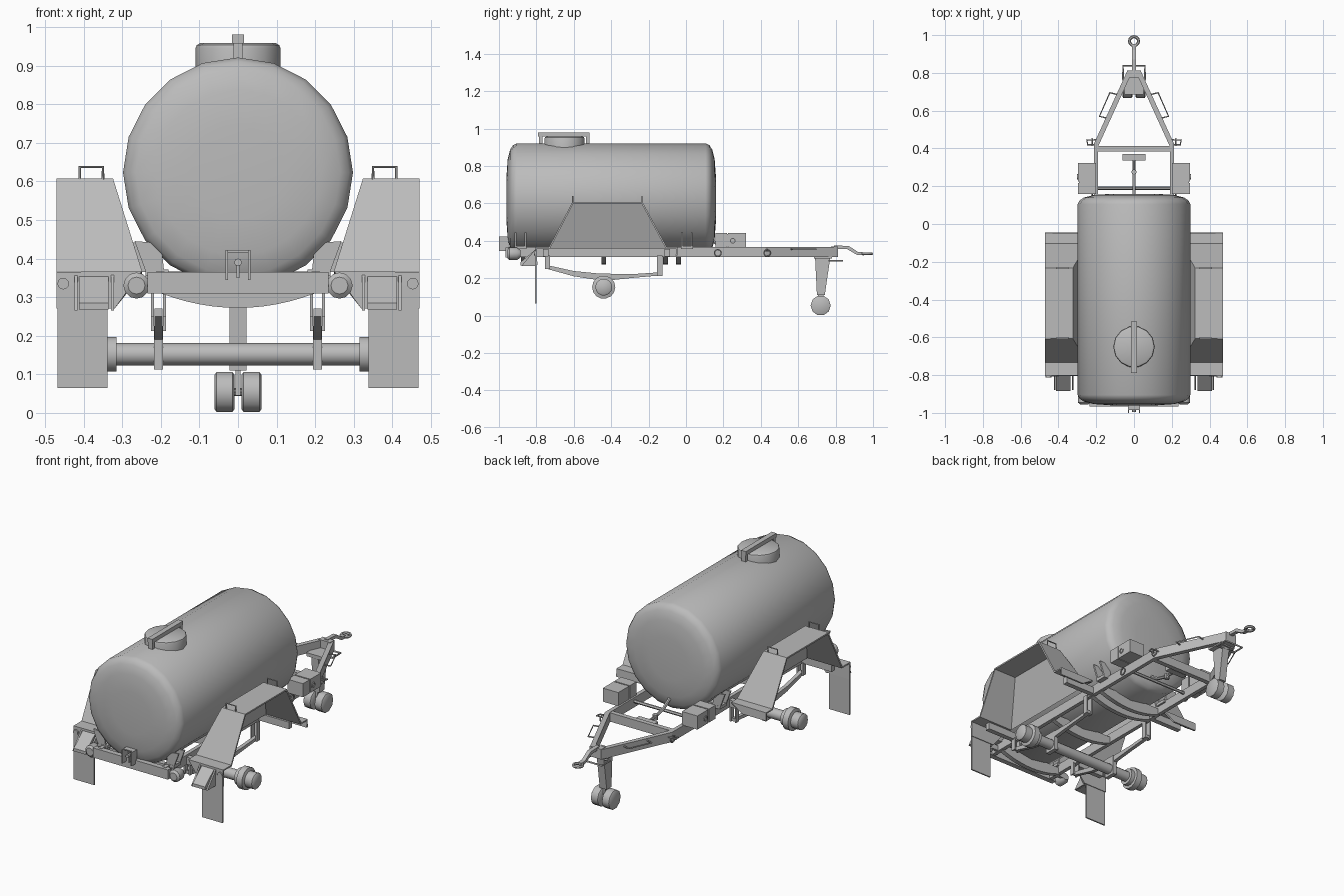
import bpy, bmesh, math
from mathutils import Vector

cube = bpy.data.objects.get("Cube")
if cube:
    bpy.data.objects.remove(cube, do_unlink=True)

gray = bpy.data.materials.new("gray_paint")
gray.use_nodes = True
COLOR = (0.5, 0.5, 0.5, 1)
gray.diffuse_color = COLOR
gray.node_tree.nodes["Principled BSDF"].inputs["Base Color"].default_value = COLOR
SIDES = (("left", 1), ("right", -1))


def finish(name, bm, smooth=0.0):
    """Turn a bmesh into a painted object; edges under the angle are smooth."""
    bmesh.ops.recalc_face_normals(bm, faces=bm.faces)
    if smooth:
        for f in bm.faces:
            f.smooth = True
        for e in bm.edges:
            e.smooth = e.calc_face_angle(0) < math.radians(smooth)
    me = bpy.data.meshes.new(name)
    bm.to_mesh(me)
    bm.free()
    me.materials.append(gray)
    ob = bpy.data.objects.new(name, me)
    bpy.context.collection.objects.link(ob)
    return ob


def place(axis, u, v, w):
    """Point with w along the axis and u, v on the other two, in order."""
    return {"x": (w, u, v), "y": (u, w, v), "z": (u, v, w)}[axis]


def prism(name, axis, pts, a, b):
    bm = bmesh.new()
    lo = [bm.verts.new(place(axis, u, v, a)) for u, v in pts]
    hi = [bm.verts.new(place(axis, u, v, b)) for u, v in pts]
    bm.faces.new(lo)
    bm.faces.new(hi)
    for i in range(len(pts)):
        j = (i + 1) % len(pts)
        bm.faces.new((lo[i], lo[j], hi[j], hi[i]))
    return finish(name, bm)


def box(name, x, y, z):
    return prism(name, "z", [(x[0], y[0]), (x[1], y[0]), (x[1], y[1]), (x[0], y[1])], *z)


def lathe(name, axis, center, profile, n=12, smooth=40):
    """Spin (position, radius) pairs around an axis through the center."""
    bm = bmesh.new()
    rings = []
    for w, r in profile:
        angles = [2 * math.pi * i / n for i in range(n)]
        rings.append([bm.verts.new(place(axis, center[0] + r * math.cos(t),
                                         center[1] + r * math.sin(t), w)) for t in angles])
    for a, b in zip(rings, rings[1:]):
        for i in range(n):
            j = (i + 1) % n
            bm.faces.new((a[i], a[j], b[j], b[i]))
    bm.faces.new(rings[0])
    bm.faces.new(rings[-1])
    return finish(name, bm, smooth)


def wire(name, pts, r=0.004, closed=False):
    """Round bar along a path, stored as a mesh."""
    cu = bpy.data.curves.new(name, "CURVE")
    cu.dimensions = "3D"
    cu.bevel_depth, cu.bevel_resolution, cu.use_fill_caps = r, 1, True
    sp = cu.splines.new("POLY")
    sp.points.add(len(pts) - 1)
    for p, co in zip(sp.points, pts):
        p.co = (*co, 1)
    sp.use_cyclic_u = closed
    tmp = bpy.data.objects.new(name, cu)
    me = bpy.data.meshes.new_from_object(tmp)
    bpy.data.objects.remove(tmp)
    bm = bmesh.new()
    bm.from_mesh(me)
    bpy.data.meshes.remove(me)
    return finish(name, bm, 50)


def ring(name, axis, center, w, r, thick):
    pts = [place(axis, center[0] + r * math.cos(t), center[1] + r * math.sin(t), w)
           for t in (i * math.pi / 6 for i in range(12))]
    return wire(name, pts, thick, True)


# Tank with domed ends, manhole and its clamp bar
lathe("tank", "y", (0, 0.623),
      [(-0.96, 0.12), (-0.953, 0.215), (-0.94, 0.265), (-0.925, 0.288), (-0.905, 0.298),
       (0.105, 0.298), (0.125, 0.288), (0.14, 0.265), (0.153, 0.215), (0.16, 0.12)], 20)
lathe("manhole", "z", (0, -0.65), [(0.88, 0.11), (0.945, 0.11), (0.953, 0.107), (0.958, 0.098)], 14)
box("manhole_bar", (-0.015, 0.015), (-0.79, -0.515), (0.957, 0.98))
for end, y in (("front", -0.785), ("rear", -0.535)):
    box(f"manhole_clamp_{end}", (-0.012, 0.012), (y, y + 0.018), (0.905, 0.96))

# Crescent cradles and cross members below the tank
arc = [(0.2 * i / 6, 0.272 + 0.038 * (i / 6) ** 2) for i in range(-6, 7)]
for i, y in enumerate((-0.87, -0.44, -0.11, -0.04)):
    prism(f"cradle_{i}", "y", arc + [(0.2, 0.345), (-0.2, 0.345)], y - 0.013, y + 0.013)
box("front_beam", (-0.235, 0.235), (-0.965, -0.935), (0.31, 0.365))
box("drawbar_cross_member", (-0.2, 0.2), (0.385, 0.412), (0.315, 0.365))
wire("cross_tube", [(-0.2, 0.19, 0.345), (0.2, 0.19, 0.345)], 0.009)

# Front hook bracket
for side, s in SIDES:
    box(f"hook_plate_{side}", sorted((s * 0.026, s * 0.032)), (-1, -0.95), (0.345, 0.422))
box("hook_plate_top", (-0.032, 0.032), (-0.985, -0.955), (0.416, 0.422))
lathe("hook_pin", "y", (0, 0.39), [(-0.995, 0.01), (-0.955, 0.01)], 8)
box("hook_stem", (-0.004, 0.004), (-0.98, -0.965), (0.35, 0.39))

for side, s in SIDES:
    def span(a, b):
        return sorted((s * a, s * b))

    # Chassis rails and converging drawbar
    box(f"rail_{side}", span(0.19, 0.212), (-0.95, 0.425), (0.312, 0.367))
    prism(f"drawbar_{side}", "z", [(s * 0.212, 0.425), (s * 0.19, 0.41), (s * 0.012, 0.8),
                                   (s * 0.036, 0.81)], 0.312, 0.367)
    for i, y in enumerate((-0.75, -0.1)):
        box(f"outrigger_{side}_{i}", span(0.2, 0.4), (y - 0.014, y + 0.014), (0.315, 0.355))

    # Tank saddle gussets
    for i, y in enumerate((-0.885, 0.005)):
        for k in (-0.026, 0.026):
            prism(f"saddle_{side}_{i}_{k > 0}", "y",
                  [(s * 0.19, 0.355), (s * 0.235, 0.355), (s * 0.268, 0.445), (s * 0.2, 0.44)],
                  y + k - 0.005, y + k + 0.005)
        box(f"saddle_foot_{side}_{i}", span(0.18, 0.24), (y - 0.032, y + 0.032), (0.355, 0.372))

    # Fender: bent sheet with a leaning inner wall and open outer side
    path = [(-0.8, 0.27), (-0.8, 0.362), (-0.73, 0.362), (-0.605, 0.603),
            (-0.235, 0.603), (-0.105, 0.362), (-0.05, 0.362), (-0.05, 0.32)]
    bm = bmesh.new()
    outer = [bm.verts.new((s * 0.47, y, z)) for y, z in path]
    inner = [bm.verts.new((s * (0.25 + 0.316 * max(z - 0.362, 0)), y, z)) for y, z in path]
    for end in (0, -1):
        inner[end].co.x = s * 0.32
    for i in range(len(path) - 1):
        bm.faces.new((outer[i], outer[i + 1], inner[i + 1], inner[i]))
    bm.faces.new(inner[2:6])
    fender = finish(f"fender_{side}", bm)
    sheet = fender.modifiers.new("sheet", "SOLIDIFY")
    sheet.thickness, sheet.offset = 0.01, 0
    box(f"mudflap_{side}", span(0.338, 0.468), (-0.807, -0.799), (0.065, 0.33))
    lathe(f"reflector_{side}", "y", (s * 0.453, 0.335), [(-0.812, 0.015), (-0.8, 0.015)])
    for i, y in enumerate((-0.605, -0.235)):
        wire(f"fender_handle_{side}_{i}", [(s * x, y, z) for x, z in
             ((0.35, 0.6), (0.35, 0.637), (0.41, 0.637), (0.41, 0.6))])

    # Wheel chock in its holder
    prism(f"chock_{side}", "x", [(-0.802, 0.355), (-0.802, 0.268), (-0.885, 0.268), (-0.885, 0.285)],
          *span(0.335, 0.412))
    for i, x in enumerate((0.325, 0.42)):
        prism(f"chock_holder_{side}_{i}", "x", [(-0.802, 0.358), (-0.802, 0.265), (-0.88, 0.265)],
              *span(x - 0.004, x + 0.004))

    # Round lamp
    lathe(f"lamp_{side}", "y", (s * 0.263, 0.33),
          [(-0.955, 0.022), (-0.945, 0.034), (-0.905, 0.034), (-0.885, 0.02)])
    box(f"lamp_bracket_{side}", span(0.2, 0.27), (-0.9, -0.885), (0.315, 0.345))

    # Leaf spring, hangers, axle clamp and hub
    prism(f"spring_{side}", "x", [(-0.745, 0.27), (-0.6, 0.238), (-0.44, 0.222), (-0.28, 0.222),
                                  (-0.13, 0.232), (-0.13, 0.215), (-0.28, 0.202), (-0.44, 0.185),
                                  (-0.6, 0.21), (-0.745, 0.25)], *span(0.196, 0.217))
    for i, (y, z) in enumerate(((-0.74, 0.25), (-0.14, 0.212))):
        for x in (0.19, 0.222):
            box(f"spring_hanger_{side}_{i}_{x > 0.2}", span(x - 0.004, x + 0.004),
                (y - 0.014, y + 0.014), (z, 0.32))
    box(f"axle_clamp_{side}", span(0.194, 0.218), (-0.475, -0.405), (0.112, 0.225))
    lathe(f"hub_{side}", "x", (-0.44, 0.152),
          [(s * 0.315, 0.046), (s * 0.338, 0.046), (s * 0.34, 0.062), (s * 0.375, 0.062),
           (s * 0.38, 0.045), (s * 0.425, 0.045), (s * 0.432, 0.036)], 14)

    # Tool boxes with latch ring
    box(f"tool_box_{side}", span(0.2, 0.297), (0.225, 0.322), (0.365, 0.442))
    box(f"tool_box_rear_{side}", span(0.2, 0.297), (0.158, 0.218), (0.365, 0.442))
    box(f"tool_box_joint_{side}", span(0.205, 0.29), (0.216, 0.227), (0.368, 0.436))
    ring(f"tool_box_latch_{side}", "x", (0.25, 0.4), s * 0.299, 0.013, 0.003)

    # Lashing loops and drawbar grab rails
    for i, y in enumerate((0.17, 0.435)):
        ring(f"lashing_ring_{side}_{i}", "x", (y, 0.335), s * 0.222, 0.018, 0.004)
    wire(f"lashing_hook_{side}", [(s * 0.2, 0.42, 0.345), (s * 0.245, 0.42, 0.345),
                                  (s * 0.25, 0.445, 0.345), (s * 0.2, 0.445, 0.345)])
    wire(f"grab_rail_{side}", [(s * x, y, 0.355) for x, y in
         ((0.14, 0.56), (0.183, 0.57), (0.128, 0.695), (0.085, 0.685))])

    # Jockey wheel
    lathe(f"jockey_wheel_{side}", "x", (0.72, 0.054),
          [(s * 0.009, 0.046), (s * 0.014, 0.054), (s * 0.056, 0.054), (s * 0.061, 0.046)], 10)

lathe("axle", "x", (-0.44, 0.152), [(-0.33, 0.029), (0.33, 0.029)], 12)

# Jockey leg with axle and handle
prism("jockey_leg", "x", [(0.69, 0.315), (0.772, 0.315), (0.742, 0.11), (0.7, 0.11)], -0.022, 0.022)
box("jockey_fork", (-0.007, 0.007), (0.705, 0.735), (0.045, 0.12))
lathe("jockey_axle", "x", (0.72, 0.054), [(-0.05, 0.01), (0.05, 0.01)], 8)
box("jockey_mount", (-0.05, 0.05), (0.685, 0.78), (0.305, 0.325))
wire("jockey_handle", [(-0.058, 0.765, 0.293), (-0.058, 0.837, 0.293),
                       (0.058, 0.837, 0.293), (0.058, 0.765, 0.293)], 0.005)
wire("jockey_handle_bar", [(-0.058, 0.765, 0.293), (0.058, 0.765, 0.293)], 0.005)

# Tow eye
box("drawbar_nose", (-0.036, 0.036), (0.775, 0.812), (0.312, 0.37))
prism("tow_bar", "x", [(0.79, 0.375), (0.87, 0.372), (0.92, 0.34), (0.952, 0.338),
                       (0.952, 0.322), (0.915, 0.324), (0.862, 0.355), (0.79, 0.358)], -0.011, 0.011)
ring("tow_eye", "z", (0, 0.968), 0.33, 0.024, 0.008)

# Drain valve with hand wheel behind the tank
wire("drain_pipe", [(0, 0.14, 0.4), (0, 0.2, 0.36), (0, 0.26, 0.345)], 0.009)
wire("valve_stem", [(0, 0.26, 0.34), (0, 0.35, 0.34)], 0.007)
lathe("valve_body", "z", (0, 0.275), [(0.325, 0.014), (0.355, 0.014)], 8)
box("valve_crossbar", (-0.06, 0.06), (0.335, 0.37), (0.325, 0.352))
